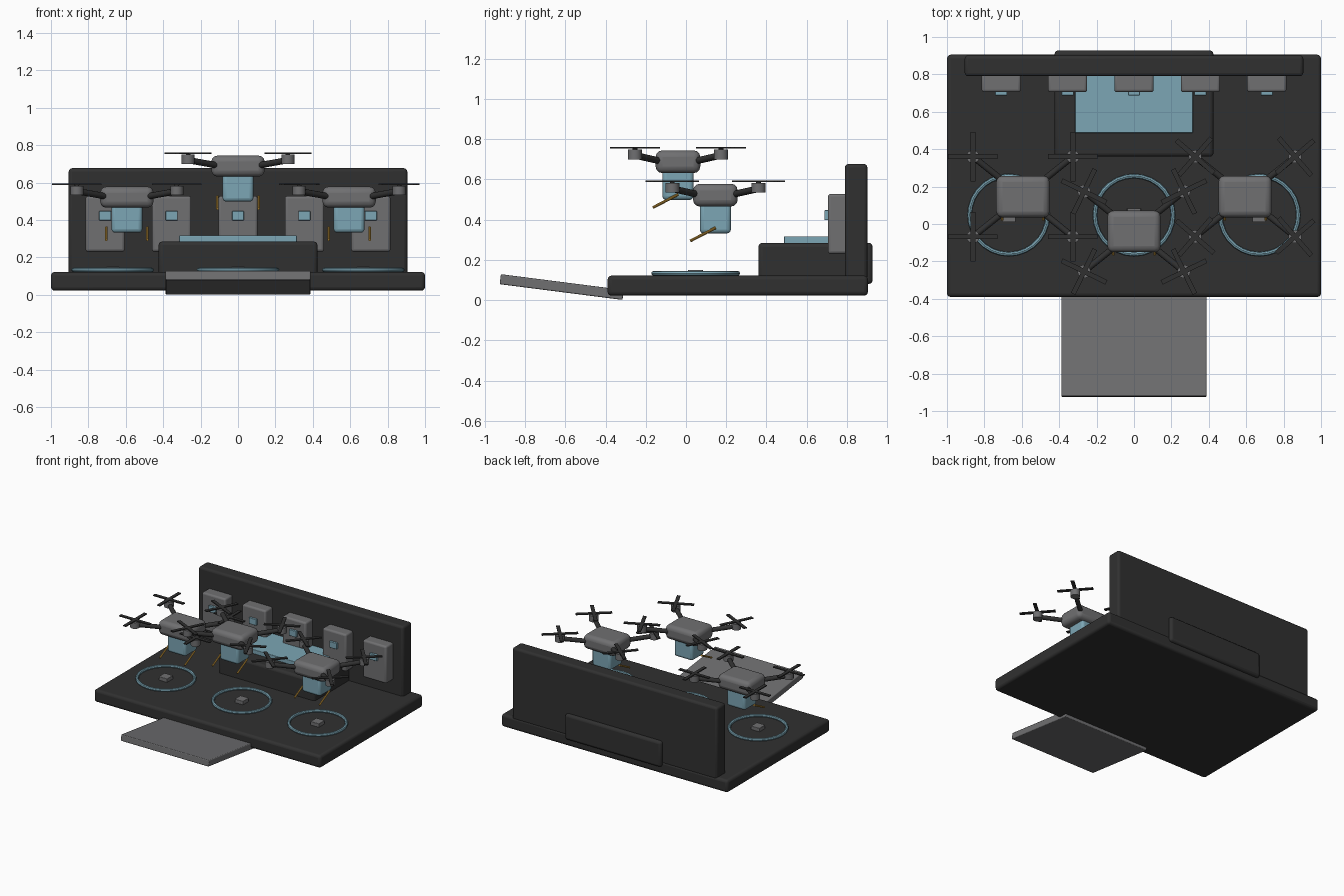
import bpy
from math import radians
from mathutils import Vector

if "Cube" in bpy.data.objects:
    bpy.data.objects.remove(bpy.data.objects["Cube"])


def material(name, rgb):
    m = bpy.data.materials.new(name)
    m.diffuse_color = (*rgb, 1)
    m.use_nodes = True
    m.node_tree.nodes["Principled BSDF"].inputs["Base Color"].default_value = m.diffuse_color
    return m


DARK = material("charcoal", (0.03, 0.03, 0.03))
GREY = material("mid_grey", (0.16, 0.16, 0.165))
BLUE = material("pale_blue", (0.2, 0.38, 0.46))
ORANGE = material("orange", (0.6, 0.33, 0.05))


def finish(name, mat):
    o = bpy.context.object
    o.name = name
    o.data.materials.append(mat)
    bpy.ops.object.shade_smooth_by_angle(angle=radians(35))
    return o


def box(name, center, size, mat, bevel=0.0, rot=(0, 0, 0)):
    bpy.ops.mesh.primitive_cube_add(size=1, location=center, rotation=rot)
    o = bpy.context.object
    o.scale = size
    bpy.ops.object.transform_apply(location=False, rotation=False, scale=True)
    if bevel:
        b = o.modifiers.new("bevel", 'BEVEL')
        b.width = bevel
        b.segments = 3
    return finish(name, mat)


def span(name, x, y, z, mat, bevel=0.0):
    """Box from min/max pairs."""
    c = [(a + b) / 2 for a, b in (x, y, z)]
    s = [b - a for a, b in (x, y, z)]
    return box(name, c, s, mat, bevel)


def rod(name, a, b, radius, mat, sides=16):
    a, b = Vector(a), Vector(b)
    d = b - a
    bpy.ops.mesh.primitive_cylinder_add(
        vertices=sides, radius=radius, depth=d.length, location=(a + b) / 2,
        rotation=d.to_track_quat('Z', 'Y').to_euler())
    return finish(name, mat)


# Station: deck, back wall, console with screen, loading ramp
span("base_deck", (-1, 1), (-0.39, 0.905), (0.022, 0.122), DARK, 0.02)
span("back_wall", (-0.905, 0.905), (0.79, 0.902), (0.10, 0.677), DARK, 0.018)
span("console", (-0.425, 0.425), (0.36, 0.928), (0.08, 0.285), DARK, 0.02)
span("console_screen", (-0.315, 0.315), (0.487, 0.81), (0.275, 0.317), BLUE, 0.004)
box("ramp", (0, -0.618, 0.065), (0.775, 0.616, 0.05), GREY, 0.006,
    (radians(-7.3), 0, 0))

# Charging units along the wall
for i in range(-2, 3):
    x = i * 0.355
    span("wall_unit", (x - 0.105, x + 0.105), (0.705, 0.81), (0.23, 0.528), GREY, 0.014)
    span("unit_indicator", (x - 0.032, x + 0.032), (0.688, 0.72), (0.398, 0.447), BLUE, 0.003)

# Landing pads
for x in (-0.67, 0, 0.67):
    bpy.ops.mesh.primitive_torus_add(
        major_segments=28, minor_segments=8, major_radius=0.209,
        minor_radius=0.012, location=(x, 0.048, 0.133))
    finish("landing_ring", BLUE)
    span("pad_marker", (x - 0.037, x + 0.037), (0.01, 0.084), (0.115, 0.15), GREY, 0.003)


def drone(x, y, z, spin):
    def at(dx, dy, dz):
        return (x + dx, y + dy, z + dz)
    box("drone_body", at(0, 0, 0), (0.285, 0.222, 0.113), GREY, 0.033)
    box("cargo_box", at(0, 0, -0.11), (0.165, 0.155, 0.16), BLUE, 0.02)
    for sx in (-1, 1):
        # Landing skid
        rod("drone_skid", at(sx * 0.11, 0.002, -0.162), at(sx * 0.11, -0.125, -0.228),
            0.007, ORANGE, 10)
        for sy in (-1, 1):
            mx, my = sx * 0.267, sy * 0.214
            rod("drone_arm", at(sx * 0.09, sy * 0.072, 0.0), at(mx, my, 0.032), 0.017, DARK)
            rod("motor", at(mx, my, 0.012), at(mx, my, 0.061), 0.035, GREY, 20)
            rod("rotor_hub", at(mx, my, 0.055), at(mx, my, 0.073), 0.012, DARK, 12)
            for quarter in (0, 90):
                box("rotor_blade", at(mx, my, 0.069), (0.265, 0.026, 0.008), DARK, 0,
                    (0, 0, radians(sx * spin + quarter)))


# Three hovering drones
drone(-0.594, 0.146, 0.522, 0)
drone(0, -0.04, 0.688, 26)
drone(0.594, 0.146, 0.522, 41)
